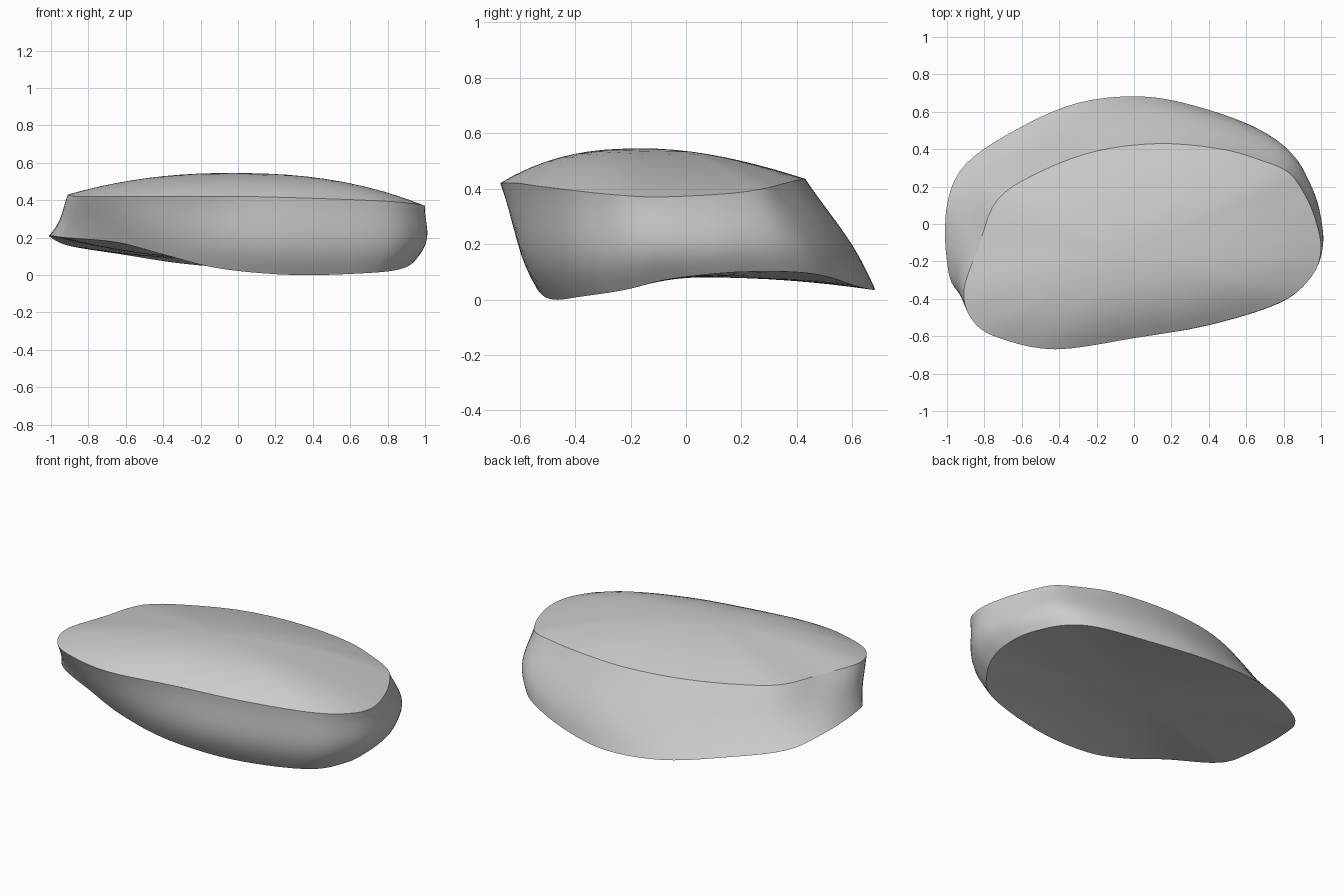
import bpy
import bmesh
import math
from mathutils import Vector

default_cube = bpy.data.objects.get("Cube")
if default_cube:
    bpy.data.objects.remove(default_cube, do_unlink=True)

# Matching control points of the two rims, counterclockwise from the +x end
TOP_RIM = [
    (1.0, -.13, .37), (.965, .04, .375), (.9, .18, .385), (.82, .28, .4),
    (.68, .34, .415), (.47, .4, .43), (.14, .43, .435), (-.2, .39, .44),
    (-.5, .28, .44), (-.73, .13, .44), (-.83, -.12, .435), (-.91, -.36, .43),
    (-.86, -.52, .42), (-.72, -.61, .42), (-.42, -.67, .42), (0, -.61, .42),
    (.4, -.54, .41), (.78, -.42, .395), (.95, -.28, .38)]
BOTTOM_RIM = [
    (.94, -.08, .07), (.945, .07, .09), (.91, .21, .1), (.82, .38, .1),
    (.68, .5, .085), (.4, .61, .05), (.07, .68, .035), (-.29, .65, .06),
    (-.62, .51, .11), (-.9, .32, .155), (-1, .1, .2), (-1, -.2, .21),
    (-.93, -.37, .2), (-.65, -.5, .175), (-.4, -.55, .11), (-.1, -.535, .035),
    (.3, -.48, 0), (.72, -.37, .012), (.88, -.22, .035)]
CROWN = Vector((-.05, -.15, .545))
BASE = Vector((0, .06, .08))
STEPS = 5


def smooth_loop(points):
    """Closed Catmull-Rom curve through the control points."""
    pts = [Vector(p) for p in points]
    count = len(pts)
    loop = []
    for i in range(count):
        a, b, c, d = (pts[(i + k) % count] for k in (-1, 0, 1, 2))
        for step in range(STEPS):
            t = step / STEPS
            loop.append(b + (c - a) * t / 2
                        + (a * 2 - b * 5 + c * 4 - d) * t ** 2 / 2
                        + (b * 3 - a - c * 3 + d) * t ** 3 / 2)
    return loop


def wall_ring(top, bottom, t):
    """Side wall: swells at the front and +x end, pinches at the -x end."""
    ring = []
    for a, b in zip(top, bottom):
        out = Vector((a.x, a.y, 0)).normalized()
        swell = .012 + .03 * max(out.x, 0) + .022 * max(-out.y, 0) - .035 * max(-out.x, 0)
        ring.append(a.lerp(b, t) + out * swell * math.sin(math.pi * t ** 1.4))
    return ring


def cap_ring(rim, centre, scale, power):
    """Ring of a cap, with height easing from the rim to the centre."""
    ring = []
    for p in rim:
        q = centre.lerp(p, scale)
        q.z = centre.z + (p.z - centre.z) * scale ** power(p)
        ring.append(q)
    return ring


def crown_power(p):
    out = (p - CROWN).normalized()
    return 2.2 - .55 * out.y + .2 * out.x


# Stack the rings from the crown, down the wall, to the underside
top, bottom = smooth_loop(TOP_RIM), smooth_loop(BOTTOM_RIM)
rings = [cap_ring(top, CROWN, i / 10, crown_power) for i in range(1, 10)]
top_row = len(rings)
rings += [wall_ring(top, bottom, i / 10) for i in range(11)]
bottom_row = len(rings) - 1
rings += [cap_ring(bottom, BASE, i / 8, lambda p: 2) for i in range(7, 0, -1)]

bm = bmesh.new()
rows = [[bm.verts.new(p) for p in ring] for ring in rings]
count = len(top)
for upper, lower in zip(rows, rows[1:]):
    for i in range(count):
        j = (i + 1) % count
        bm.faces.new((upper[i], lower[i], lower[j], upper[j]))
for row, centre in ((rows[0], CROWN), (rows[-1], BASE)):
    tip = bm.verts.new(centre)
    for i in range(count):
        bm.faces.new((row[i], row[(i + 1) % count], tip))
bmesh.ops.recalc_face_normals(bm, faces=bm.faces)

# Smooth surfaces with crisp rims
for face in bm.faces:
    face.smooth = True
for row in (rows[top_row], rows[bottom_row]):
    for i in range(count):
        bm.edges.get((row[i], row[(i + 1) % count])).smooth = False

mesh = bpy.data.meshes.new("pebble_body")
bm.to_mesh(mesh)
bm.free()
pebble = bpy.data.objects.new("pebble_body", mesh)
bpy.context.collection.objects.link(pebble)

# Plain grey finish
grey = bpy.data.materials.new("plain_grey")
grey.use_nodes = True
colour = (.6, .6, .6, 1)
grey.diffuse_color = colour
grey.node_tree.nodes["Principled BSDF"].inputs["Base Color"].default_value = colour
mesh.materials.append(grey)
